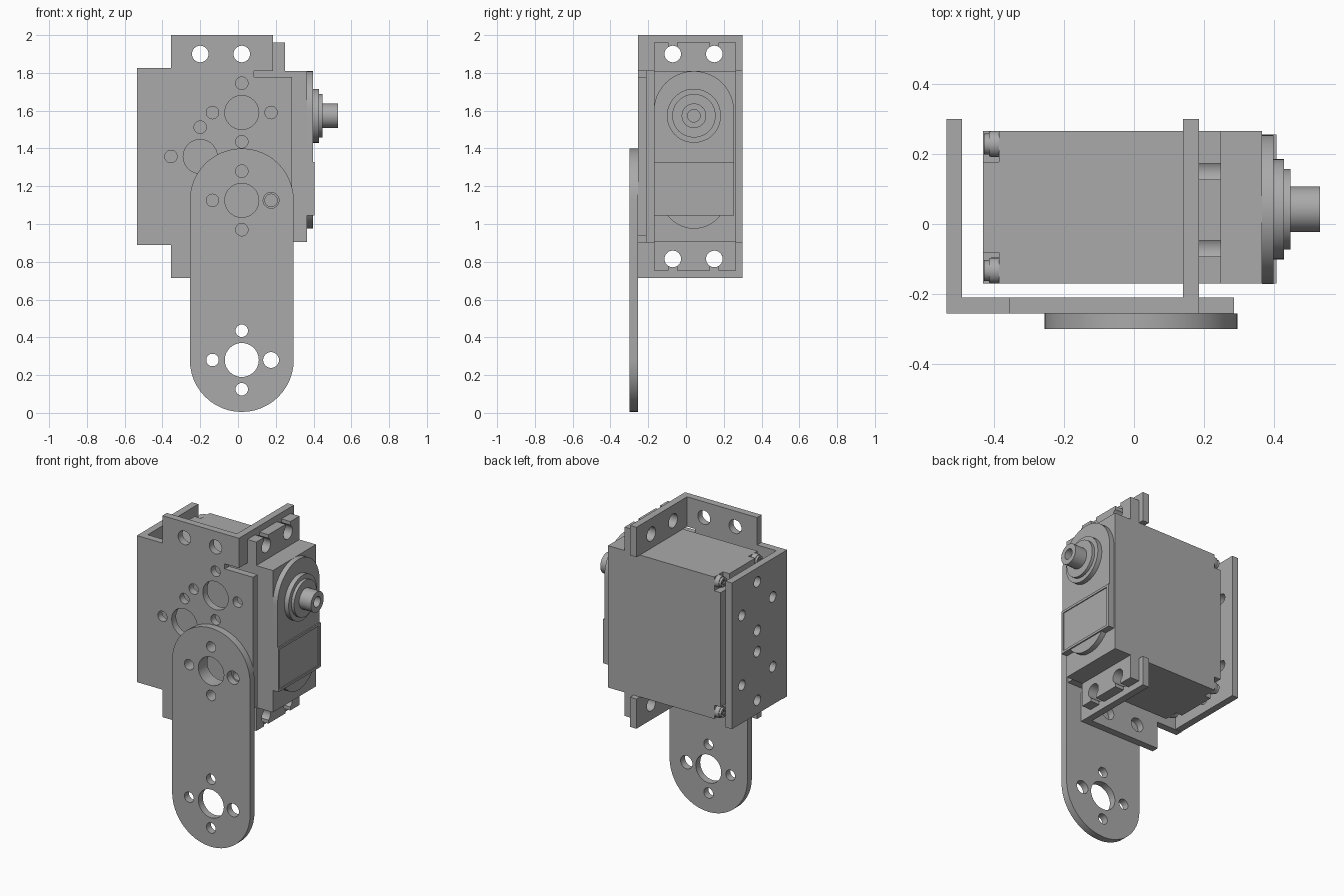
import bpy, bmesh
from math import sin, cos, pi, acos
from mathutils import Vector

old = bpy.data.objects.get("Cube")
if old:
    bpy.data.objects.remove(old, do_unlink=True)

grey = bpy.data.materials.new("plain_grey")
grey.use_nodes = True
COLOUR = (0.4, 0.4, 0.4, 1)
grey.diffuse_color = COLOUR
grey.node_tree.nodes["Principled BSDF"].inputs["Base Color"].default_value = COLOUR

MID = 1.3575            # height of the bracket's mirror plane
STEP = 0.155            # bolt circle radius
BODY_Y = (-0.17, 0.265)
BODY_Z = (0.905, 1.81)
SHAFT_Y, SHAFT_Z = 0.042, 1.573


def flip(points):
    """Mirror a profile top to bottom."""
    return [(a, 2 * MID - z) for a, z in reversed(points)]


def arc(a, z, r, start, end, n=24):
    return [(a + r * cos(start + (end - start) * i / n),
             z + r * sin(start + (end - start) * i / n)) for i in range(n + 1)]


def circle(a, z, r, n=32):
    return arc(a, z, r, 0, 2 * pi, n)[:-1]


def rect(a0, a1, z0, z1):
    return [(a0, z0), (a1, z0), (a1, z1), (a0, z1)]


def bolt_circle(a, z, bore=0.09, right=0.033):
    """Four small holes round an optional large bore."""
    small = [(a + STEP, z, right), (a - STEP, z, 0.033),
             (a, z + STEP, 0.033), (a, z - STEP, 0.033)]
    holes = [circle(*h, n=24) for h in small]
    return holes + ([circle(a, z, bore)] if bore else [])


def finish(name, bm):
    bmesh.ops.recalc_face_normals(bm, faces=bm.faces)
    mesh = bpy.data.meshes.new(name)
    bm.to_mesh(mesh)
    bm.free()
    mesh.materials.append(grey)
    obj = bpy.data.objects.new(name, mesh)
    bpy.context.collection.objects.link(obj)
    bpy.ops.object.select_all(action='DESELECT')
    obj.select_set(True)
    bpy.context.view_layer.objects.active = obj
    bpy.ops.object.shade_smooth_by_angle(angle=pi / 6)
    return obj


def prism(name, axis, lo, hi, outline, holes=()):
    """Extrude a profile with holes along x (profile in y, z) or y (profile in x, z)."""
    bm = bmesh.new()
    for loop in [outline, *holes]:
        vs = [bm.verts.new((lo, a, z) if axis == 'x' else (a, lo, z)) for a, z in loop]
        for i, v in enumerate(vs):
            bm.edges.new((v, vs[i - 1]))
    normal = Vector((1, 0, 0)) if axis == 'x' else Vector((0, 1, 0))
    bmesh.ops.triangle_fill(bm, use_beauty=True, edges=bm.edges[:], normal=normal)
    out = bmesh.ops.extrude_face_region(bm, geom=bm.faces[:], use_keep_orig=True)
    moved = [g for g in out["geom"] if isinstance(g, bmesh.types.BMVert)]
    bmesh.ops.translate(bm, verts=moved, vec=normal * (hi - lo))
    return finish(name, bm)


def lathe(name, profile, y, z, n=48):
    """Revolve (x, radius) steps about an axis along x."""
    bm = bmesh.new()
    rings = [[bm.verts.new((x, a, b)) for a, b in circle(y, z, r, n)] for x, r in profile]
    for p, q in zip(rings, rings[1:]):
        for i in range(n):
            bm.faces.new((p[i - 1], p[i], q[i], q[i - 1]))
    bm.faces.new(rings[0])
    bm.faces.new(rings[-1])
    return finish(name, bm)


# Long link arm with rounded ends
LINK_X, LINK_R, LOW, HIGH = 0.02, 0.275, 0.28, 1.125
prism("link_arm", 'y', -0.30, -0.255,
      arc(LINK_X, HIGH, LINK_R, 0, pi) + arc(LINK_X, LOW, LINK_R, pi, 2 * pi),
      bolt_circle(LINK_X, LOW, right=0.042) + bolt_circle(LINK_X, HIGH, right=0.042))

# Bracket front plate with bend reliefs
upper = [(0.285, 1.778), (0.085, 1.778), (0.085, 1.81), (0.185, 1.81),
         (0.185, 2.0), (-0.355, 2.0), (-0.355, 1.825), (-0.535, 1.825)]
holes = bolt_circle(0.02, 1.59) + bolt_circle(0.02, HIGH) + bolt_circle(-0.2, MID)
holes += [circle(x, z, 0.044) for x in (-0.2, 0.02) for z in (1.9, 2 * MID - 1.9)]
prism("bracket_front_plate", 'y', -0.255, -0.21, upper + flip(upper), holes)

# Bracket side plate with two bolt circles
prism("bracket_side_plate", 'x', -0.535, -0.49, rect(-0.21, 0.30, 0.893, 1.825),
      bolt_circle(0.045, 1.58, 0) + bolt_circle(0.045, 1.135, 0))

# Bracket mounting tabs and slotted motor ears, above and below the motor
EAR_HOLES = (0.15, -0.07)
HOLE_R, SLOT = 0.044, 0.023
tab = rect(-0.21, 0.30, 1.81, 2.0)
tab_holes = [circle(y, 1.9, HOLE_R) for y in EAR_HOLES]
ear = [(BODY_Y[0], 1.81), (BODY_Y[1], 1.81), (BODY_Y[1], 1.96)]
opening = acos(SLOT / HOLE_R)
for y in EAR_HOLES:
    ear += [(y + SLOT, 1.96)]
    ear += arc(y, 1.9, HOLE_R, opening, -pi - opening)
    ear += [(y - SLOT, 1.96)]
ear.append((BODY_Y[0], 1.96))
prism("upper_tab", 'x', 0.14, 0.185, tab, tab_holes)
prism("lower_tab", 'x', 0.14, 0.185, flip(tab), [flip(h) for h in tab_holes])
prism("upper_motor_ear", 'x', 0.185, 0.248, ear)
prism("lower_motor_ear", 'x', 0.185, 0.248, flip(ear))

# Motor body and its rear cover with notched corners
prism("motor_body", 'x', -0.385, 0.365, rect(*BODY_Y, *BODY_Z))
N = 0.088
(y0, y1), (z0, z1) = BODY_Y, BODY_Z
prism("rear_cover", 'x', -0.43, -0.385,
      [(y0 + N, z0), (y1 - N, z0), (y1 - N, z0 + N), (y1, z0 + N),
       (y1, z1 - N), (y1 - N, z1 - N), (y1 - N, z1), (y0 + N, z1),
       (y0 + N, z1 - N), (y0, z1 - N), (y0, z0 + N), (y0 + N, z0 + N)])

# Corner screws with cross recesses
S, A, B = 0.037, 0.006, 0.021
for y, side in ((y0 + S, "front"), (y1 - S, "back")):
    for z, level in ((z0 + S, "lower"), (z1 - S, "upper")):
        name = f"{side}_{level}_screw"
        lathe(name, [(-0.385, S), (-0.408, S), (-0.414, 0.034)], y, z, 24)
        cross = [(A, A), (A, B), (-A, B), (-A, A), (-B, A), (-B, -A),
                 (-A, -A), (-A, -B), (A, -B), (A, -A), (B, -A), (B, A)]
        prism(name + "_crown", 'x', -0.428, -0.414, circle(y, z, 0.03, 24),
              [[(y + a, z + b) for a, b in cross]])

# Gear housing, lower boss and framed panel on the motor face
prism("gear_housing", 'x', 0.365, 0.398,
      [(-0.17, 1.325), (0.255, 1.325)] + arc(SHAFT_Y, 1.597, 0.2125, 0, pi))
lathe("lower_boss", [(0.365, 0.175), (0.398, 0.175)], SHAFT_Y, 1.15)
prism("panel_frame", 'x', 0.365, 0.406, rect(-0.17, 0.255, 1.045, 1.327),
      [rect(-0.155, 0.235, 1.06, 1.312)])
prism("panel", 'x', 0.365, 0.4, rect(-0.155, 0.235, 1.06, 1.312))

# Stepped collar and hollow output shaft
lathe("output_shaft", [(0.398, 0.143), (0.428, 0.143), (0.428, 0.115), (0.447, 0.115),
                       (0.447, 0.065), (0.53, 0.065), (0.53, 0.033), (0.46, 0.033)],
      SHAFT_Y, SHAFT_Z)
